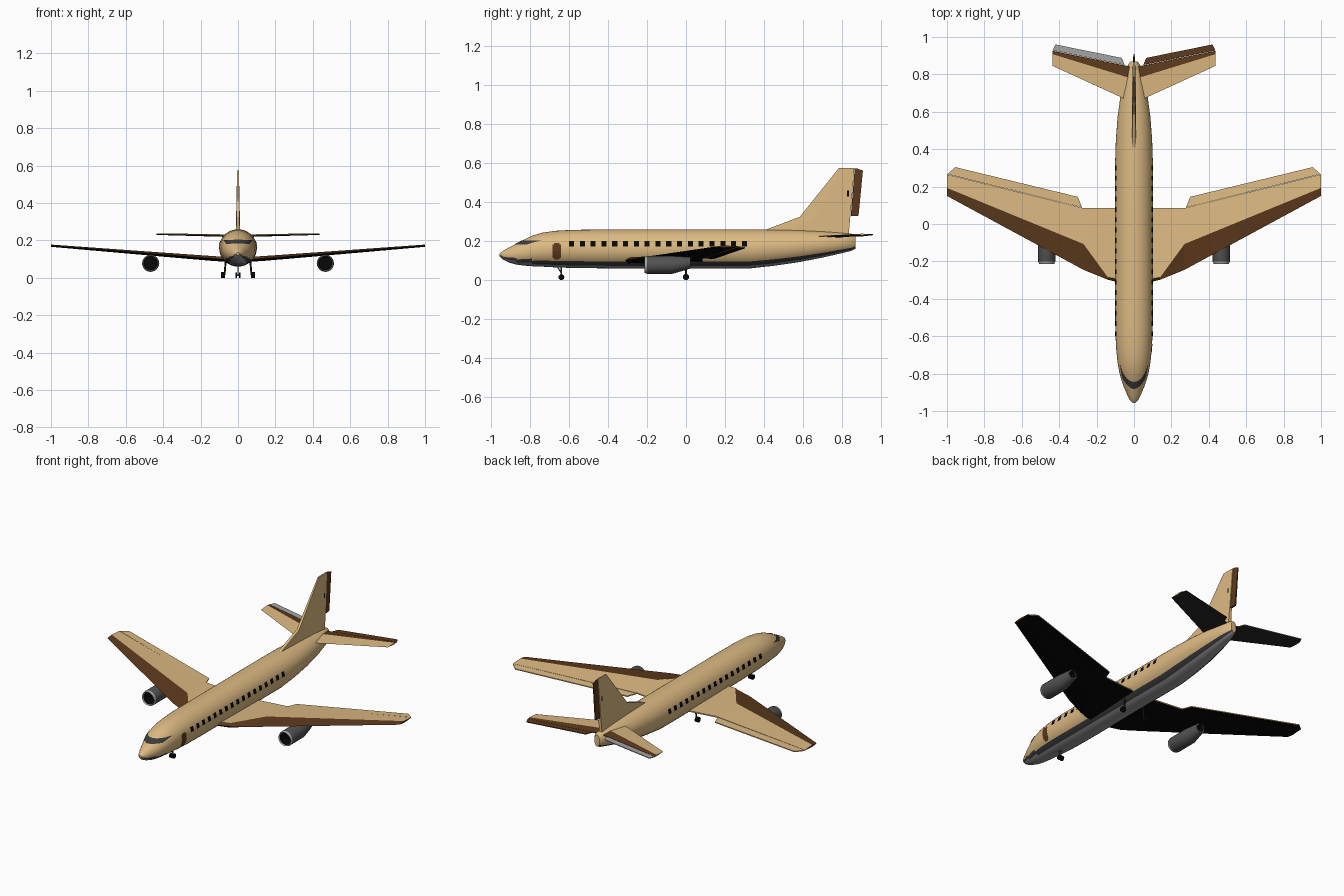
import bpy, bmesh, math
from mathutils import Vector

if "Cube" in bpy.data.objects:
    bpy.data.objects.remove(bpy.data.objects["Cube"])

def material(name, r, g, b):
    m = bpy.data.materials.new(name)
    m.diffuse_color = (r, g, b, 1)
    m.use_nodes = True
    m.node_tree.nodes["Principled BSDF"].inputs["Base Color"].default_value = m.diffuse_color
    return m

TAN = material("tan", 0.72, 0.49, 0.225)
BROWN = material("brown", 0.107, 0.041, 0.012)
BELLY = material("belly_grey", 0.30, 0.30, 0.31)
LIGHT = material("light_grey", 0.38, 0.38, 0.38)
ENGINE = material("engine_grey", 0.085, 0.085, 0.085)
DARK = material("dark_grey", 0.045, 0.045, 0.045)
UNDER = material("charcoal", 0.020, 0.020, 0.020)
BLACK = material("black", 0.002, 0.002, 0.002)

def loft(name, rings, mats, rule, mirror=False, smooth=False, cap=0):
    """Skin closed rings; rule(i, j) gives the material of the face after ring i, side j."""
    bm = bmesh.new()
    rows = [[bm.verts.new(p) for p in ring] for ring in rings]
    n = len(rows[0])
    for i in range(len(rows) - 1):
        for j in range(n):
            k = (j + 1) % n
            f = bm.faces.new((rows[i][j], rows[i][k], rows[i + 1][k], rows[i + 1][j]))
            f.material_index = rule(i, j)
    for row in (rows[0], rows[-1]):
        bm.faces.new(row).material_index = cap
    bmesh.ops.recalc_face_normals(bm, faces=bm.faces)
    return finish(name, bm, mats, mirror, smooth)

def finish(name, bm, mats, mirror=False, smooth=False):
    me = bpy.data.meshes.new(name)
    bm.to_mesh(me)
    bm.free()
    ob = bpy.data.objects.new(name, me)
    bpy.context.collection.objects.link(ob)
    for m in mats:
        me.materials.append(m)
    if mirror:
        ob.modifiers.new("mirror", 'MIRROR')
    if smooth:
        bpy.ops.object.select_all(action='DESELECT')
        ob.select_set(True)
        bpy.context.view_layer.objects.active = ob
        bpy.ops.object.shade_smooth_by_angle(angle=math.radians(35))
    return ob

# Fuselage stations: y, top z, bottom z, half width
ST = [(-0.957, 0.137, 0.122, 0.008), (-0.94, 0.150, 0.105, 0.023), (-0.91, 0.167, 0.090, 0.038),
      (-0.87, 0.186, 0.079, 0.055), (-0.83, 0.209, 0.074, 0.069), (-0.79, 0.228, 0.071, 0.079),
      (-0.74, 0.243, 0.069, 0.088), (-0.67, 0.253, 0.065, 0.095), (-0.58, 0.258, 0.062, 0.100),
      (-0.40, 0.260, 0.060, 0.101), (0.33, 0.260, 0.060, 0.101), (0.45, 0.259, 0.073, 0.097),
      (0.58, 0.256, 0.092, 0.087), (0.70, 0.250, 0.115, 0.070), (0.80, 0.243, 0.138, 0.049),
      (0.85, 0.238, 0.150, 0.033), (0.87, 0.230, 0.160, 0.018)]

def section(y):
    y = min(max(y, ST[0][0]), ST[-1][0])
    for a, b in zip(ST, ST[1:]):
        if y <= b[0]:
            t = (y - a[0]) / (b[0] - a[0])
            top, bot, w = (a[k] + (b[k] - a[k]) * t for k in (1, 2, 3))
            return (top + bot) / 2, (top - bot) / 2, w

def skin(y, ang, off=0.0):
    zc, rz, w = section(y)
    return Vector(((w + off) * math.cos(ang), y, zc + (rz + off) * math.sin(ang)))

# Belly and dark stripe, sweeping up towards the nose
def belly_rule(i, j):
    below = abs(j * 10 + 5 - 270)
    rise = (30, 20, 20, 10, 10)[i] if i < 5 else 0
    return 2 if below < 30 + rise else 1 if below < 50 + rise else 0

loft("fuselage", [[skin(s[0], math.radians(10 * k)) for k in range(36)] for s in ST],
     [TAN, DARK, BELLY], belly_rule, smooth=True)

# Painted plates lying on the fuselage skin
def plate(bm, grid):
    rows = [[bm.verts.new(p) for p in r] for r in grid]
    for a, b in zip(rows, rows[1:]):
        for j in range(len(a) - 1):
            bm.faces.new((a[j], a[j + 1], b[j + 1], b[j]))

def side_plate(bm, y0, y1, z0, z1, n=4):
    grid = []
    for i in range(n + 1):
        row = []
        for y in (y1, y0):
            zc, rz, w = section(y)
            row.append(skin(y, math.asin((z0 + (z1 - z0) * i / n - zc) / rz), 0.002))
        grid.append(row)
    plate(bm, grid)

bm = bmesh.new()
for k in range(17):
    y = -0.588 + k * 0.0555
    side_plate(bm, y - 0.013, y + 0.013, 0.171, 0.199, 2)
finish("cabin_windows", bm, [BLACK], mirror=True)

bm = bmesh.new()
side_plate(bm, -0.685, -0.642, 0.115, 0.182)
side_plate(bm, -0.678, -0.649, 0.182, 0.189, 1)
side_plate(bm, -0.678, -0.649, 0.106, 0.115, 1)
finish("cabin_door", bm, [BROWN])

def y_at(z, ang):
    lo, hi = -0.95, -0.6
    for _ in range(30):
        mid = (lo + hi) / 2
        lo, hi = (mid, hi) if skin(mid, ang).z < z else (lo, mid)
    return lo

bm = bmesh.new()
angs = [math.radians(32 + 8.923 * k) for k in range(14)]
plate(bm, [[skin(y_at(z, a), a, 0.003) for a in angs] for z in (0.180, 0.187, 0.194, 0.201)])
finish("cockpit_windows", bm, [DARK])

# Wings and tailplane: x, leading y, colour break y, trailing y, z, thickness
def foil(x, le, br, te, z, t):
    return [(x, le, z), (x, br, z + t / 2), (x, te, z + t * 0.15),
            (x, te, z - t * 0.15), (x, br, z - t / 2)]

loft("wing", [foil(*s) for s in [(0.05, -0.32, -0.30, 0.085, 0.098, 0.026),
                                 (0.14, -0.298, -0.285, 0.085, 0.104, 0.026),
                                 (0.27, -0.245, -0.107, 0.085, 0.114, 0.024),
                                 (1.0, 0.15, 0.193, 0.265, 0.172, 0.012)]],
     [BROWN, TAN, BLACK], lambda i, j: (0, 1, 1, 2, 2)[j], mirror=True)
loft("tailplane", [foil(*s) for s in [(0.02, 0.655, 0.78, 0.842, 0.225, 0.014),
                                      (0.435, 0.845, 0.908, 0.926, 0.234, 0.009)]],
     [TAN, BROWN, UNDER], lambda i, j: (0, 1, 1, 2, 2)[j], mirror=True)

# Hinged panels: corners as x, y, z, upper and lower colour
def panel(name, corners, upper, lower, t, mirror=False):
    rings = [[(x, y, z + h) for x, y, z in corners] for h in (t / 2, -t / 2)]
    ob = loft(name, rings, [upper, lower], lambda i, j: 0, mirror)
    for p in ob.data.polygons:
        p.material_index = int(p.normal.z < -0.5)

panel("flap", [(0.278, 0.088, 0.113), (0.30, 0.145, 0.112), (0.955, 0.304, 0.166),
               (0.998, 0.2665, 0.171)], TAN, BLACK, 0.006, True)
for side, name, col in ((1, "right_elevator", BROWN), (-1, "left_elevator", LIGHT)):
    panel(name, [(side * x, y, z) for x, y, z in
                 [(0.05, 0.850, 0.225), (0.065, 0.888, 0.225),
                  (0.42, 0.960, 0.233), (0.435, 0.928, 0.233)]], col, UNDER, 0.005)

# Fin and rudder: z, leading y, trailing y, thickness
def fin_ring(z, le, te, t, nose):
    m = le + (te - le) * 0.3
    return [(nose, le, z), (t / 2, m, z), (t * 0.4, te, z),
            (-t * 0.4, te, z), (-t / 2, m, z), (-nose, le, z)]

loft("tail_fin", [fin_ring(0.215, 0.29, 0.835, 0.026, 0.011), fin_ring(0.255, 0.40, 0.838, 0.024, 0.010),
                  fin_ring(0.325, 0.585, 0.844, 0.020, 0.008), fin_ring(0.575, 0.785, 0.865, 0.010, 0.004)],
     [TAN], lambda i, j: 0)
loft("rudder", [fin_ring(0.328, 0.847, 0.884, 0.012, 0.005), fin_ring(0.335, 0.847, 0.887, 0.012, 0.005),
                fin_ring(0.562, 0.866, 0.909, 0.006, 0.002), fin_ring(0.573, 0.867, 0.880, 0.006, 0.002)],
     [BROWN], lambda i, j: 0)
bm = bmesh.new()
plate(bm, [[(0.0095, 0.838, z), (0.0095, 0.828, z)] for z in (0.43, 0.46)])
finish("fin_marker", bm, [BLACK], mirror=True)

# Engines: y, radius, centre z
PROF = [(-0.15, 0.034, 0.078), (-0.206, 0.037, 0.078), (-0.213, 0.041, 0.078), (-0.20, 0.046, 0.078),
        (-0.07, 0.046, 0.078), (0.0, 0.034, 0.086), (0.022, 0.029, 0.089), (0.022, 0.023, 0.089),
        (-0.01, 0.020, 0.089)]
loft("engine", [[(0.467 + r * math.cos(a), y, z + r * math.sin(a))
                 for a in (math.tau * k / 24 for k in range(24))] for y, r, z in PROF],
     [ENGINE, LIGHT, BLACK], lambda i, j: (2, 1, 1, 0, 0, 0, 1, 2)[i], True, True, cap=2)
loft("engine_pylon", [[(0.467 + sx * 0.008, y, z) for sx, y in ((-1, y0), (1, y0), (1, y1), (-1, y1))]
                      for z, y0, y1 in ((0.10, -0.15, 0.0), (0.128, -0.11, 0.06))],
     [BLACK], lambda i, j: 0, True)

# Landing gear
def rod(name, a, b, r, mat, n=16, mirror=False):
    a, b = Vector(a), Vector(b)
    q = (b - a).to_track_quat('Z', 'Y')
    ring = [q @ Vector((r * math.cos(math.tau * k / n), r * math.sin(math.tau * k / n), 0)) for k in range(n)]
    loft(name, [[p + v for v in ring] for p in (a, b)], [mat], lambda i, j: 0, mirror, True)

rod("nose_strut", (0, -0.64, 0.015), (0, -0.64, 0.085), 0.004, ENGINE, 8)
rod("nose_brace", (0, -0.64, 0.035), (0, -0.665, 0.075), 0.003, ENGINE, 8)
rod("nose_axle", (-0.012, -0.64, 0.015), (0.012, -0.64, 0.015), 0.004, ENGINE, 8)
rod("nose_wheel", (0.005, -0.64, 0.015), (0.014, -0.64, 0.015), 0.015, BLACK, 16, True)
rod("main_strut", (0.072, 0.0, 0.016), (0.065, 0.0, 0.10), 0.005, UNDER, 8, True)
rod("main_wheel", (0.070, 0.0, 0.016), (0.090, 0.0, 0.016), 0.016, BLACK, 16, True)
